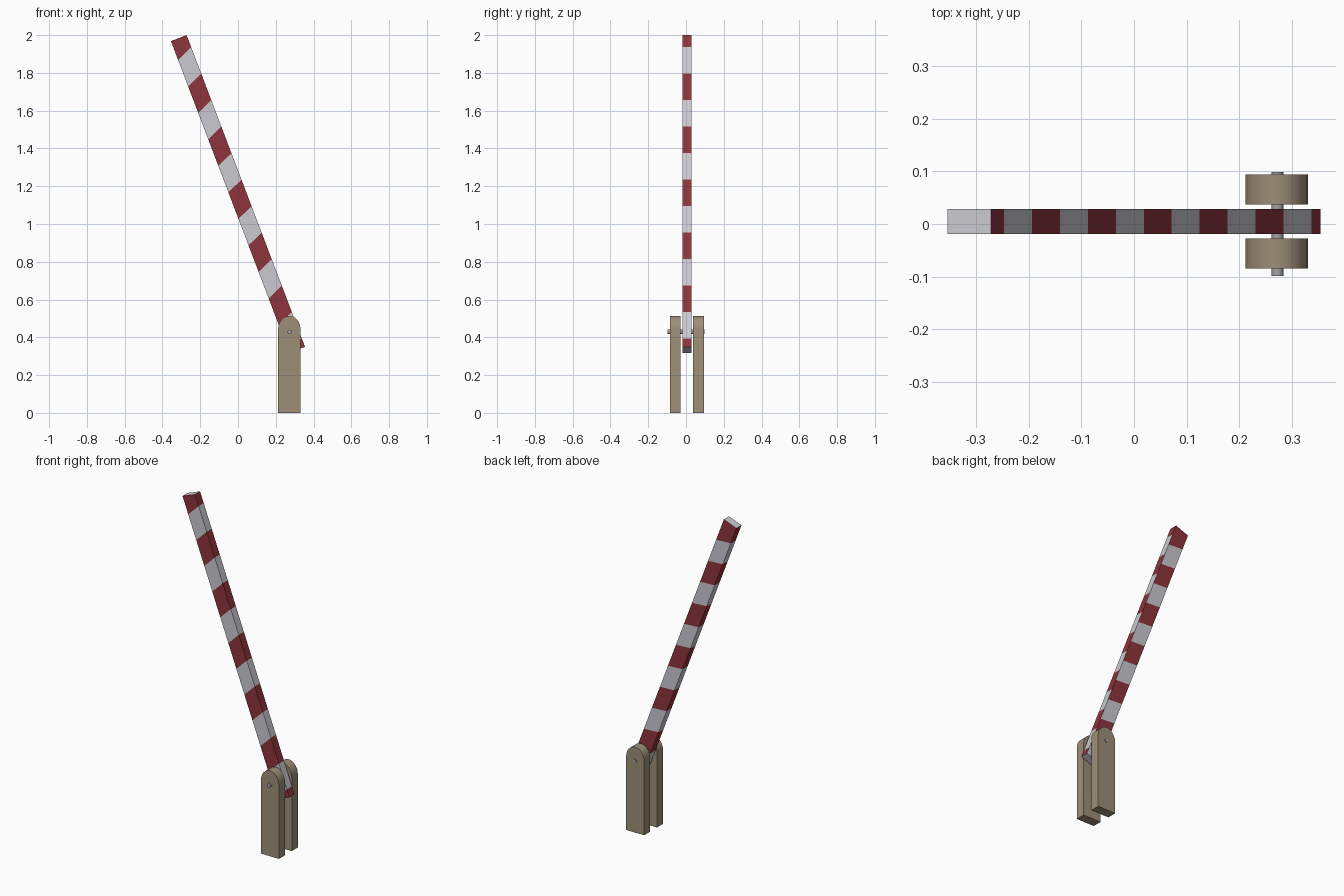
import bpy, bmesh, math
from mathutils import Vector

if "Cube" in bpy.data.objects:
    bpy.data.objects.remove(bpy.data.objects["Cube"])


def material(name, rgb):
    m = bpy.data.materials.new(name)
    m.diffuse_color = (*rgb, 1)
    m.use_nodes = True
    m.node_tree.nodes["Principled BSDF"].inputs["Base Color"].default_value = m.diffuse_color
    return m


WHITE = material("white paint", (0.60, 0.59, 0.63))
RED = material("red paint", (0.27, 0.035, 0.045))
WOOD = material("tan post", (0.34, 0.275, 0.185))
STEEL = material("grey steel", (0.36, 0.36, 0.38))


def make_object(name, bm, mats):
    bmesh.ops.remove_doubles(bm, verts=bm.verts, dist=1e-5)
    bmesh.ops.recalc_face_normals(bm, faces=bm.faces)
    me = bpy.data.meshes.new(name)
    bm.to_mesh(me)
    bm.free()
    for m in mats:
        me.materials.append(m)
    ob = bpy.data.objects.new(name, me)
    bpy.context.collection.objects.link(ob)
    return ob


# Barrier arm: a leaning bar whose slanted stripes wind round its four sides
TILT, LENGTH, HALF = math.radians(20.8), 1.765, 0.0445
Y_FRONT, Y_BACK = -0.019, 0.029
ACROSS = Vector((math.cos(TILT), 0, math.sin(TILT)))
DOWN = Vector((math.sin(TILT), 0, -math.cos(TILT)))
TOP = Vector((-0.3135, 0, 1.984))
FIRST, STEP, SLANT = 0.068, 0.15, 0.039


def arm_point(u, y, s):
    return TOP + ACROSS * u + DOWN * s + Vector((0, y, 0))


# each side: two long edges (u, y) and the stripe shift along each
r, l = HALF, -HALF
sides = [
    ((r, Y_BACK, 0), (r, Y_FRONT, 0)),
    ((r, Y_FRONT, 0), (l, Y_FRONT, SLANT)),
    ((l, Y_FRONT, SLANT), (l, Y_BACK, SLANT)),
    ((l, Y_BACK, SLANT), (r, Y_BACK, 2 * SLANT)),
]
bm = bmesh.new()
for a, b in sides:
    def cut(edge, k):
        if k < 0:
            return 0.0
        return LENGTH if k > 11 else min(LENGTH - 0.001, FIRST + edge[2] + STEP * k)
    for k in range(-1, 12):
        quad = [(a, k), (b, k), (b, k + 1), (a, k + 1)]
        f = bm.faces.new([bm.verts.new(arm_point(e[0], e[1], cut(e, i))) for e, i in quad])
        f.material_index = k % 2
for s in (0, LENGTH):
    bm.faces.new([bm.verts.new(arm_point(u, y, s)) for u, y in
                  ((l, Y_FRONT), (r, Y_FRONT), (r, Y_BACK), (l, Y_BACK))])
make_object("barrier_arm", bm, [WHITE, RED])


# Two round-topped posts
def post(name, y0, y1):
    cx, w, spring, top = 0.2715, 0.0595, 0.443, 0.513
    profile = [(cx - w, 0), (cx + w, 0)]
    for i in range(13):
        t = math.pi * i / 12
        profile.append((cx + w * math.cos(t), spring + (top - spring) * math.sin(t)))
    bm = bmesh.new()
    face = bm.faces.new([bm.verts.new((x, y0, z)) for x, z in profile])
    ext = bmesh.ops.extrude_face_region(bm, geom=[face])
    verts = [g for g in ext["geom"] if isinstance(g, bmesh.types.BMVert)]
    bmesh.ops.translate(bm, verts=verts, vec=(0, y1 - y0, 0))
    ob = make_object(name, bm, [WOOD])
    bpy.context.view_layer.objects.active = ob
    ob.select_set(True)
    bpy.ops.object.shade_smooth_by_angle(angle=math.radians(35))
    ob.select_set(False)


post("front_post", -0.085, -0.028)
post("back_post", 0.037, 0.094)

# Pivot pin through both posts and the arm
bpy.ops.mesh.primitive_cylinder_add(vertices=16, radius=0.0115, depth=0.197,
                                    location=(0.273, 0, 0.429),
                                    rotation=(math.pi / 2, 0, 0))
pin = bpy.context.object
pin.name = "pivot_pin"
pin.data.materials.append(STEEL)
bpy.ops.object.shade_smooth_by_angle(angle=math.radians(35))
